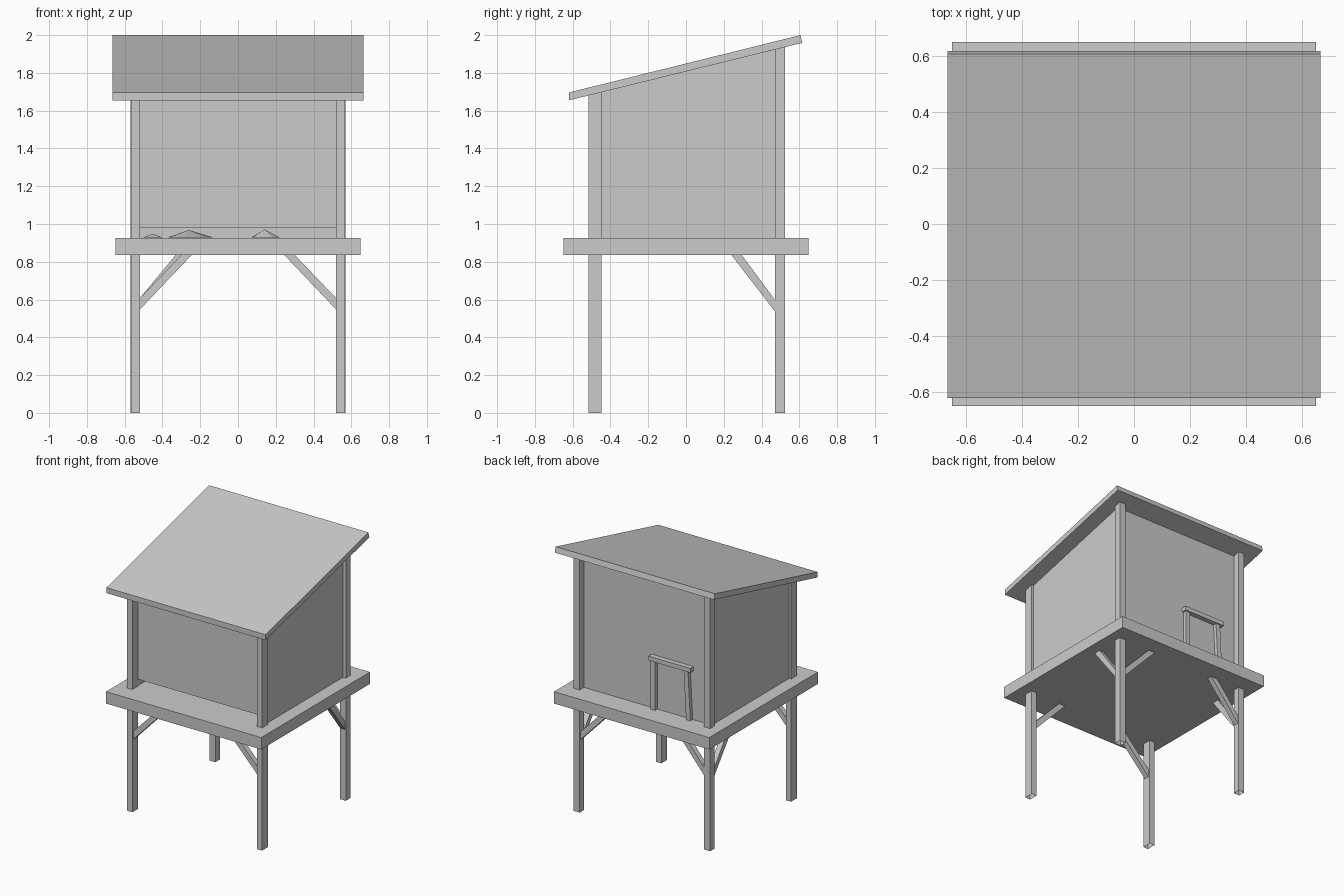
import bpy
import bmesh
import math
import random

random.seed(4)

cube = bpy.data.objects.get("Cube")
if cube:
    bpy.data.objects.remove(cube, do_unlink=True)

# One plain grey for the whole hut
grey = bpy.data.materials.new("plain_grey")
grey.use_nodes = True
COLOUR = (0.6, 0.6, 0.6, 1.0)
grey.diffuse_color = COLOUR
grey.node_tree.nodes["Principled BSDF"].inputs["Base Color"].default_value = COLOUR

DECK_TOP = 0.926
DECK_UNDER = 0.836


def roof_under(y):
    """Height of the sloping underside of the roof."""
    return 1.655 + (y + 0.62) * 0.247


def finish(name, bm):
    bmesh.ops.recalc_face_normals(bm, faces=bm.faces)
    mesh = bpy.data.meshes.new(name)
    bm.to_mesh(mesh)
    bm.free()
    mesh.materials.append(grey)
    obj = bpy.data.objects.new(name, mesh)
    bpy.context.collection.objects.link(obj)
    return obj


def prism(name, profile, axis, start, end):
    """Extrude a profile of (across, z) points along the x or y axis."""
    def place(across, along, z):
        return (along, across, z) if axis == "x" else (across, along, z)
    bm = bmesh.new()
    rings = [[bm.verts.new(place(a, t, z)) for a, z in profile] for t in (start, end)]
    count = len(profile)
    for ring in rings:
        bm.faces.new(ring)
    for i in range(count):
        j = (i + 1) % count
        bm.faces.new((rings[0][i], rings[0][j], rings[1][j], rings[1][i]))
    return finish(name, bm)


def block(name, x0, x1, y0, y1, z0, z1=None):
    """Box whose top follows the roof slope when no top height is given."""
    tops = (z1, z1) if z1 is not None else (roof_under(y0), roof_under(y1))
    profile = [(y0, z0), (y1, z0), (y1, tops[1]), (y0, tops[0])]
    return prism(name, profile, "x", x0, x1)


def open_bottom(obj):
    bm = bmesh.new()
    bm.from_mesh(obj.data)
    low = [f for f in bm.faces if all(v.co.z < 0.001 for v in f.verts)]
    bmesh.ops.delete(bm, geom=low, context="FACES_ONLY")
    bm.to_mesh(obj.data)
    bm.free()


# Deck and sloping roof
block("deck", -0.648, 0.648, -0.648, 0.648, DECK_UNDER, DECK_TOP)
prism("roof", [(-0.62, 1.655), (-0.62, 1.696), (0.606, 2.0), (0.616, 1.959)],
      "x", -0.665, 0.665)

# Corner posts, running from the ground up to the roof
for side, sx in (("left", 1), ("right", -1)):
    for end, y0, y1, outer in (("front", -0.517, -0.448, 0.563),
                               ("back", 0.472, 0.525, 0.57)):
        x0, x1 = sorted((sx * 0.52, sx * outer))
        open_bottom(block(f"{end}_{side}_post", x0, x1, y0, y1, 0))

# Walls, with a slot left under the front one
block("front_wall", -0.525, 0.525, -0.45, -0.43, 0.978)
block("back_wall", -0.525, 0.525, 0.452, 0.474, DECK_TOP)
for side, sx in (("left", 1), ("right", -1)):
    x0, x1 = sorted((sx * 0.525, sx * 0.547))
    block(f"{side}_wall", x0, x1, -0.449, 0.473, DECK_TOP)

# Diagonal braces: one across from every post, one forward from the back posts
for side, sx in (("left", 1), ("right", -1)):
    for end, y, shift in (("front", -0.482, 0.0), ("back", 0.498, 0.03)):
        inner = 0.245 + (shift if sx < 0 else 0)
        profile = [(sx * 0.522, 0.545), (sx * 0.522, 0.605),
                   (sx * (inner + 0.055), DECK_UNDER), (sx * inner, DECK_UNDER)]
        prism(f"{end}_{side}_cross_brace", profile, "y", y - 0.02, y + 0.02)
    x = sx * 0.543
    prism(f"{side}_side_brace",
          [(0.473, 0.535), (0.473, 0.595), (0.295, DECK_UNDER), (0.24, DECK_UNDER)],
          "x", x - 0.02, x + 0.02)

# Small doorway frame on the back wall, with one leaning jamb
block("door_lintel", -0.395, -0.045, 0.472, 0.512, 1.295, 1.328)
block("door_left_jamb", -0.092, -0.055, 0.472, 0.502, DECK_TOP, 1.295)
prism("door_right_jamb",
      [(-0.388, DECK_TOP), (-0.352, DECK_TOP), (-0.332, 1.295), (-0.368, 1.295)],
      "y", 0.472, 0.502)


# Low heaps of bedding on the floor inside
def heap(name, x, y, radius, height):
    bm = bmesh.new()
    peak = bm.verts.new((x, y, DECK_TOP + height))
    rim = []
    for i in range(7):
        angle = math.tau * i / 7
        r = radius * random.uniform(0.8, 1.1)
        rim.append(bm.verts.new((x + r * math.cos(angle), y + r * math.sin(angle),
                                 DECK_TOP + 0.002)))
    for i in range(7):
        bm.faces.new((peak, rim[i], rim[(i + 1) % 7]))
    return finish(name, bm)


heap("bedding_middle", -0.26, -0.15, 0.15, 0.042)
heap("bedding_left", 0.14, 0.05, 0.08, 0.045)
heap("bedding_right", -0.45, 0.1, 0.06, 0.022)
